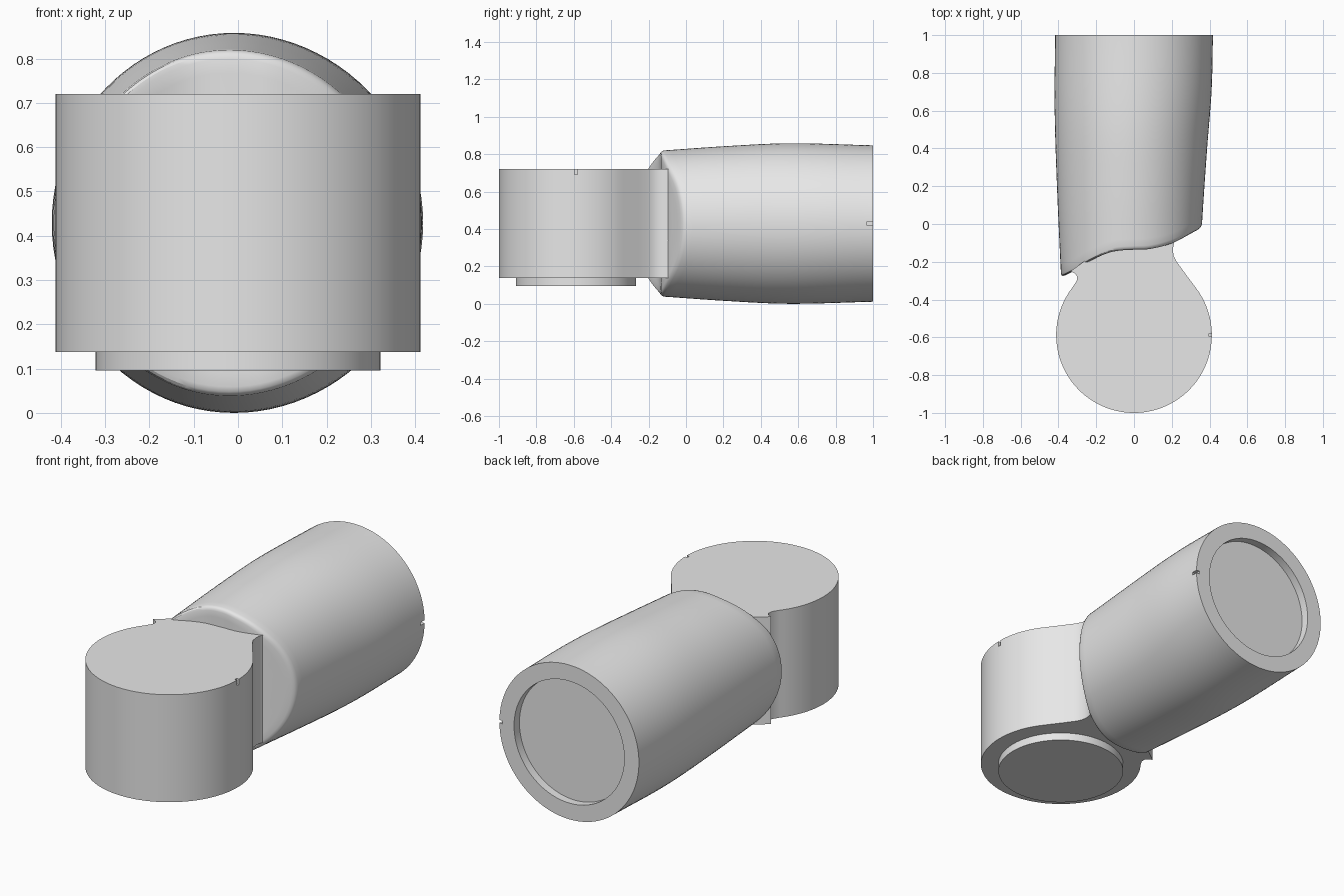
import bpy, bmesh
from math import cos, sin, radians, pi
from mathutils import Vector

cube = bpy.data.objects.get("Cube")
if cube:
    bpy.data.objects.remove(cube, do_unlink=True)

grey = bpy.data.materials.new("light grey")
grey.use_nodes = True
grey.diffuse_color = (0.8, 0.8, 0.8, 1)
grey.node_tree.nodes["Principled BSDF"].inputs["Base Color"].default_value = (0.8, 0.8, 0.8, 1)

HEAD_Y, HEAD_R = -0.588, 0.412
AXIS_Z = 0.429
SEGMENTS = 96


def curve(points):
    """Smooth function through the given (input, output) points."""
    n = len(points)
    slopes = []
    for i in range(n):
        a, b = points[max(i - 1, 0)], points[min(i + 1, n - 1)]
        slopes.append((b[1] - a[1]) / (b[0] - a[0]))

    def value(u):
        u = min(max(u, points[0][0]), points[-1][0])
        i = 0
        while i < n - 2 and u > points[i + 1][0]:
            i += 1
        (u0, v0), (u1, v1) = points[i], points[i + 1]
        h = u1 - u0
        s = (u - u0) / h
        return ((2*s**3 - 3*s**2 + 1) * v0 + (s**3 - 2*s**2 + s) * h * slopes[i]
                + (3*s**2 - 2*s**3) * v1 + (s**3 - s**2) * h * slopes[i + 1])
    return value


def make_object(name, bm):
    bmesh.ops.recalc_face_normals(bm, faces=bm.faces)
    mesh = bpy.data.meshes.new(name)
    bm.to_mesh(mesh)
    bm.free()
    mesh.materials.append(grey)
    obj = bpy.data.objects.new(name, mesh)
    bpy.context.collection.objects.link(obj)
    return obj


def activate(obj):
    bpy.ops.object.select_all(action='DESELECT')
    obj.select_set(True)
    bpy.context.view_layer.objects.active = obj


def smooth(obj):
    activate(obj)
    bpy.ops.object.shade_smooth_by_angle(angle=radians(30))


def extrude_outline(name, outline, bottom, top):
    bm = bmesh.new()
    face = bm.faces.new([bm.verts.new((x, y, bottom)) for x, y in outline])
    result = bmesh.ops.extrude_face_region(bm, geom=[face])
    verts = [v for v in result["geom"] if isinstance(v, bmesh.types.BMVert)]
    bmesh.ops.translate(bm, verts=verts, vec=(0, 0, top - bottom))
    return make_object(name, bm)


def cut_notch(obj, centre, size):
    """Cut a small alignment mark out of an object."""
    bm = bmesh.new()
    bmesh.ops.create_cube(bm, size=1)
    bmesh.ops.scale(bm, verts=bm.verts, vec=size)
    bmesh.ops.translate(bm, verts=bm.verts, vec=centre)
    cutter = make_object("notch_cutter", bm)
    cutter.hide_render = True
    modifier = obj.modifiers.new("notch", 'BOOLEAN')
    modifier.operation = 'DIFFERENCE'
    modifier.solver = 'EXACT'
    modifier.object = cutter
    activate(obj)
    bpy.ops.object.modifier_apply(modifier=modifier.name)
    bpy.data.objects.remove(cutter, do_unlink=True)


def arc(radius, start, end, steps):
    angles = [radians(start + (end - start) * i / steps) for i in range(steps + 1)]
    return [(radius * cos(a), HEAD_Y + radius * sin(a)) for a in angles]


# Joint head with its neck reaching into the arm
neck = [(0.262, -0.25), (0.226, -0.2), (0.21, -0.17), (0.205, -0.135), (0.212, -0.1),
        (0.23, -0.06), (0, -0.1), (-0.2, -0.15), (-0.335, -0.25),
        (-0.312, -0.262), (-0.301, -0.278), (-0.303, -0.3)]
joint_head = extrude_outline("joint_head", arc(HEAD_R, 142, 398, 72) + neck, 0.138, 0.72)
cut_notch(joint_head, (HEAD_R, HEAD_Y, 0.71), (0.03, 0.016, 0.04))
smooth(joint_head)

# Round mounting boss below the head
boss = extrude_outline("mounting_boss", arc(0.322, 0, 355, 71), 0.096, 0.145)
smooth(boss)

# Arm: a bulging tube, cut at the front along a wavy line
front_cut = curve([(-0.39, -0.283), (-0.33, -0.255), (-0.233, -0.196), (-0.116, -0.147),
                   (0, -0.136), (0.085, -0.132), (0.206, -0.1), (0.296, -0.053), (0.365, -0.015)])
right_width = curve([(-0.3, 0.385), (0.18, 0.407), (0.6, 0.42), (1, 0.418)])
left_width = curve([(-0.3, 0.345), (0, 0.36), (0.4, 0.387), (0.71, 0.411), (1, 0.418)])
height = curve([(-0.3, 0.38), (-0.13, 0.39), (0.2, 0.413), (0.55, 0.429), (1, 0.418)])


def arm_ring(t, scale, shift):
    ring = []
    for i in range(SEGMENTS):
        a = 2 * pi * i / SEGMENTS
        y = t
        for _ in range(12):
            middle = (left_width(y) - right_width(y)) / 2
            x = middle + scale * (left_width(y) + right_width(y)) / 2 * cos(a)
            cut = front_cut(x)
            y = cut + t * (1 - cut) + shift
        ring.append(Vector((x, y, AXIS_Z + scale * height(y) * sin(a))))
    return ring


front = [(0, s, 0) for s in (0.02, 0.2, 0.4, 0.6, 0.75, 0.87, 0.95)]
lip = [(0, 0.978, 0.003), (0, 0.993, 0.009), (0, 1, 0.02)]
side = [(i / 20, 1, 0) for i in range(1, 21)]
recess = [(1, 0.79, 0), (1, 0.79, -0.045)]

bm = bmesh.new()
rings = [[bm.verts.new(p) for p in arm_ring(*spec)] for spec in front + lip + side + recess]
for r0, r1 in zip(rings, rings[1:]):
    for i in range(SEGMENTS):
        j = (i + 1) % SEGMENTS
        bm.faces.new((r0[i], r0[j], r1[j], r1[i]))
bm.faces.new(rings[0])
bm.faces.new(rings[-1])
arm = make_object("arm_tube", bm)
cut_notch(arm, (0.418, 0.99, AXIS_Z), (0.04, 0.05, 0.016))
smooth(arm)
